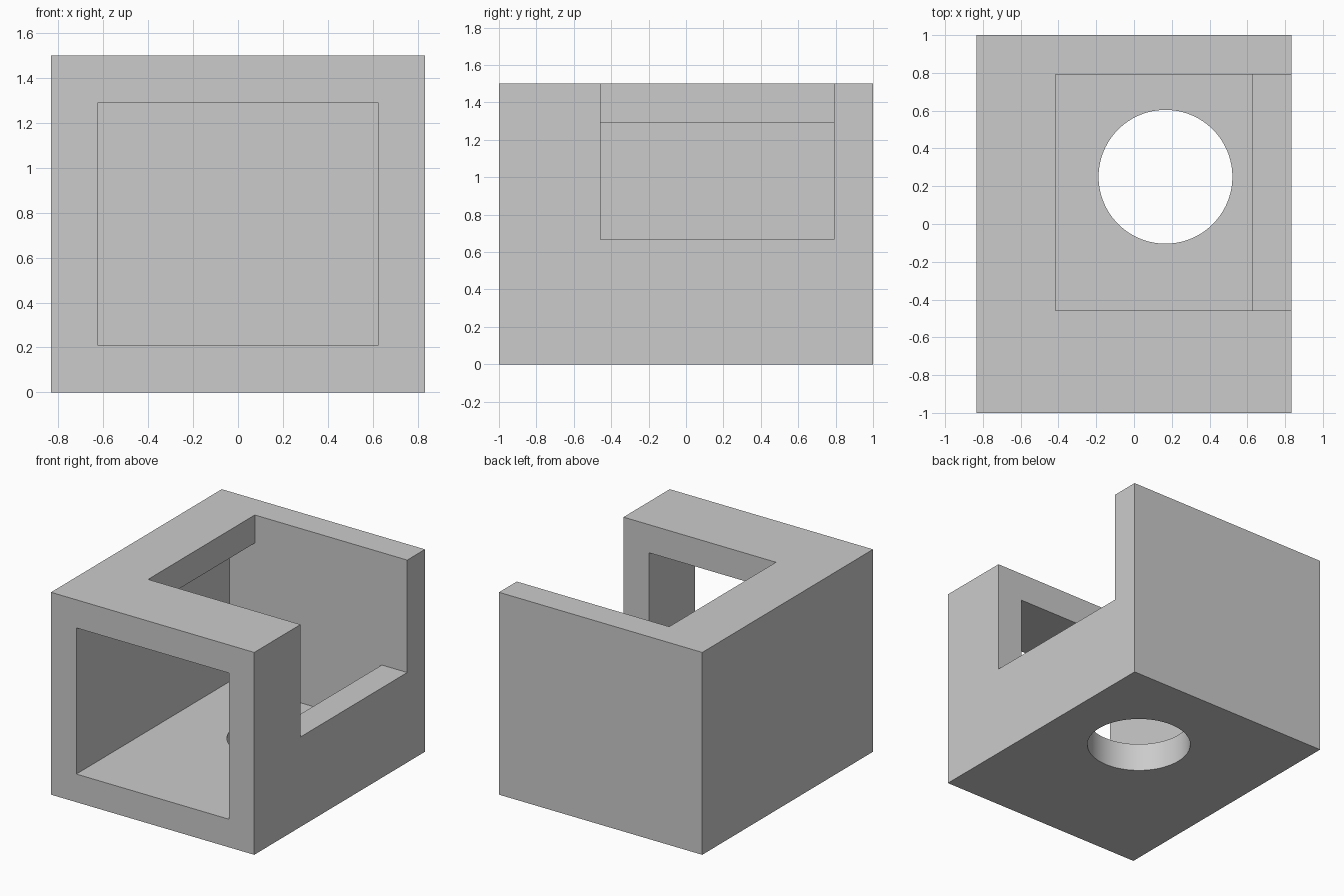
import bpy
import bmesh
import math
from mathutils import Matrix, Vector

if "Cube" in bpy.data.objects:
    bpy.data.objects.remove(bpy.data.objects["Cube"])

U = 1 / 24  # design unit: body is 40 x 48 x 36 units


def add_object(name, bm):
    mesh = bpy.data.meshes.new(name)
    bm.to_mesh(mesh)
    bm.free()
    obj = bpy.data.objects.new(name, mesh)
    bpy.context.collection.objects.link(obj)
    return obj


def box(name, low, high):
    bm = bmesh.new()
    bmesh.ops.create_cube(bm, size=1)
    for v in bm.verts:
        v.co = Vector([(h if c > 0 else l) * U for c, l, h in zip(v.co, low, high)])
    return add_object(name, bm)


def cylinder(name, centre, radius, depth):
    bm = bmesh.new()
    bmesh.ops.create_cone(bm, cap_ends=True, segments=96, radius1=radius * U,
                          radius2=radius * U, depth=depth * U,
                          matrix=Matrix.Translation(Vector(centre) * U))
    return add_object(name, bm)


# Solid outer block
body = box("housing_body", (-20, -24, 0), (20, 24, 36))

cutters = [
    # Front-opening cavity, closed at the back
    box("cavity_cutter", (-15, -30, 5), (15, 19, 31)),
    # Notch through the roof and right wall
    box("notch_cutter", (-10, -11, 16), (26, 19, 42)),
    # Round hole in the floor
    cylinder("floor_hole_cutter", (4, 6, 1), 8.5, 12),
]

bpy.context.view_layer.objects.active = body
for cutter in cutters:
    cutter.hide_render = True
    mod = body.modifiers.new(cutter.name, 'BOOLEAN')
    mod.operation = 'DIFFERENCE'
    mod.solver = 'EXACT'
    mod.object = cutter
    bpy.ops.object.modifier_apply(modifier=mod.name)
    bpy.data.objects.remove(cutter)

# Smooth hole wall, crisp edges everywhere else
bpy.ops.object.select_all(action='DESELECT')
body.select_set(True)
bpy.ops.object.shade_smooth_by_angle(angle=math.radians(30))
